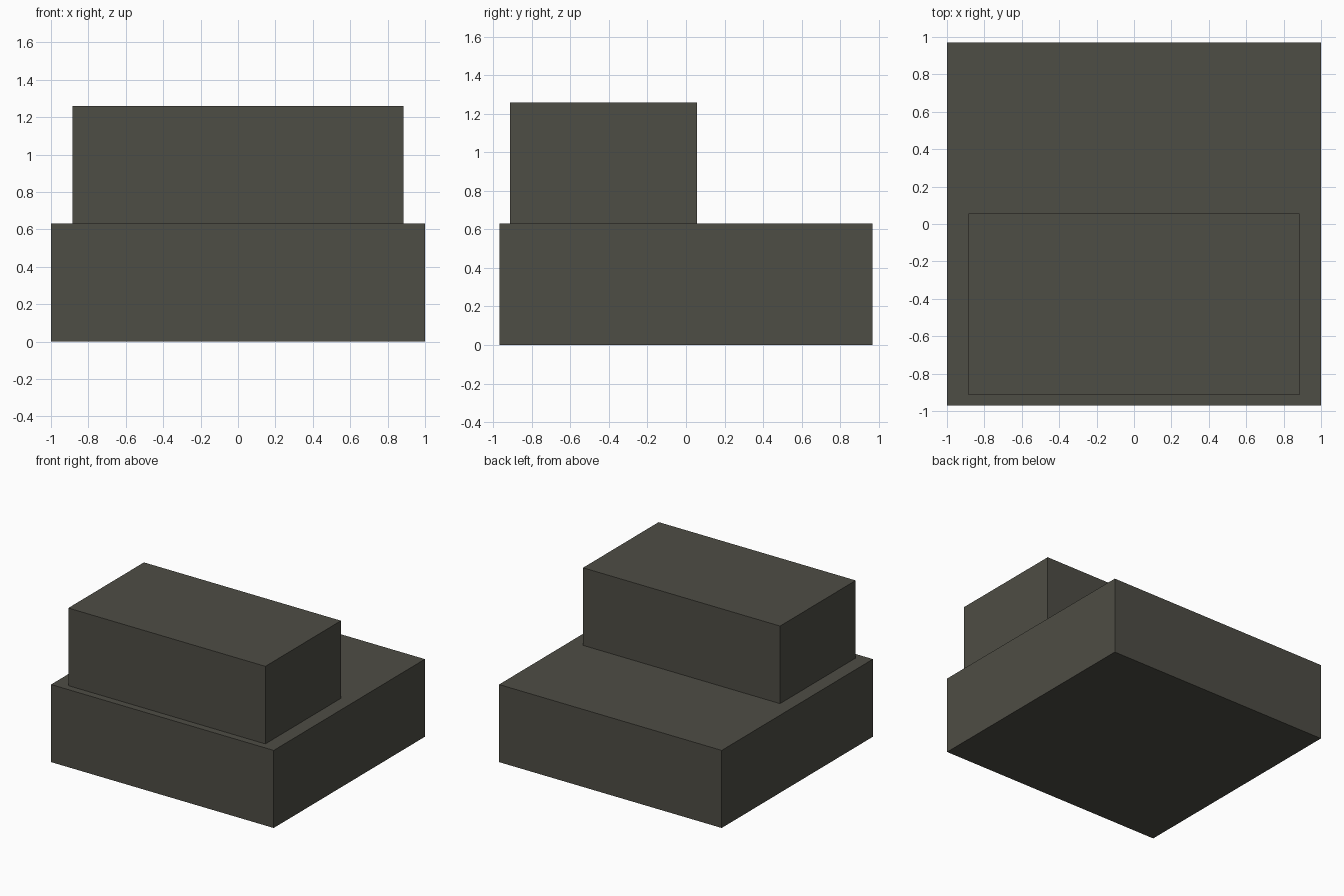
import bpy

cube = bpy.data.objects.get("Cube")
if cube:
    bpy.data.objects.remove(cube, do_unlink=True)

# Single dark olive grey finish
COLOUR = (0.076, 0.074, 0.059, 1.0)
grey = bpy.data.materials.new("dark_olive_grey")
grey.use_nodes = True
grey.diffuse_color = COLOUR
grey.node_tree.nodes["Principled BSDF"].inputs["Base Color"].default_value = COLOUR


def block(name, low, high):
    """Add a sharp-edged box between two opposite corners."""
    centre = [(a + b) / 2 for a, b in zip(low, high)]
    bpy.ops.mesh.primitive_cube_add(size=1, location=centre)
    obj = bpy.context.object
    obj.name = name
    obj.scale = [b - a for a, b in zip(low, high)]
    bpy.ops.object.transform_apply(location=False, rotation=False, scale=True)
    obj.data.materials.append(grey)
    return obj


HALF_WIDTH, HALF_DEPTH, STEP = 1.0, 0.97, 0.63

# Wide lower block
block("base_block", (-HALF_WIDTH, -HALF_DEPTH, 0), (HALF_WIDTH, HALF_DEPTH, STEP))

# Narrower upper block, set towards the front
block("upper_block", (-0.885, -0.913, STEP), (0.885, 0.057, 2 * STEP))
